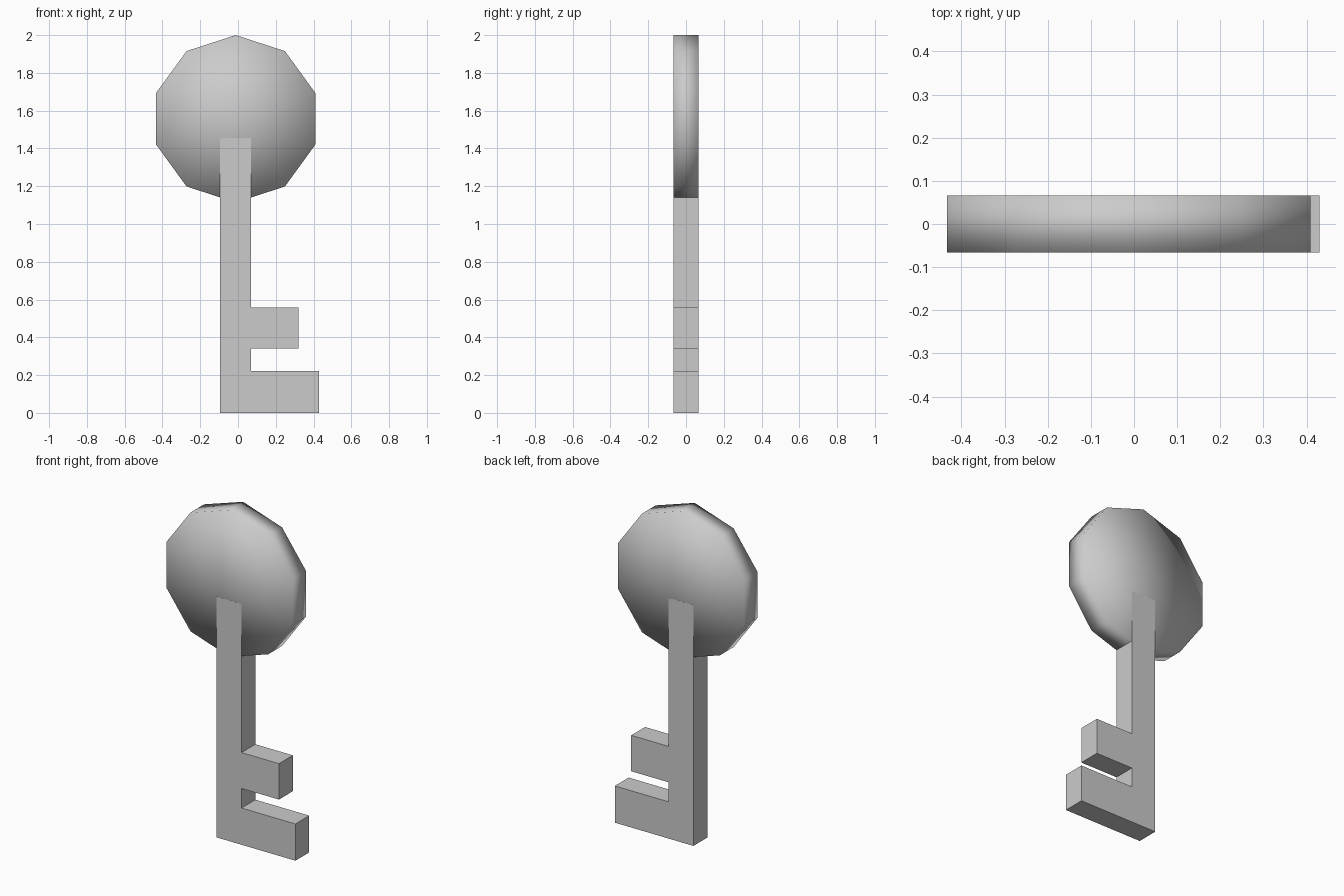
import bpy, bmesh, math

if "Cube" in bpy.data.objects:
    bpy.data.objects.remove(bpy.data.objects["Cube"])

HALF = 0.066  # half thickness of the key

# Shaft with two teeth: one outline extruded along y
outline = [(-0.096, 0), (0.43, 0), (0.43, 0.222), (0.07, 0.222),
           (0.07, 0.34), (0.32, 0.34), (0.32, 0.557), (0.07, 0.557),
           (0.07, 1.455), (-0.096, 1.455)]
bm = bmesh.new()
face = bm.faces.new([bm.verts.new((x, -HALF, z)) for x, z in outline])
ext = bmesh.ops.extrude_face_region(bm, geom=[face])
moved = [v for v in ext["geom"] if isinstance(v, bmesh.types.BMVert)]
bmesh.ops.translate(bm, verts=moved, vec=(0, 2 * HALF, 0))
bmesh.ops.recalc_face_normals(bm, faces=bm.faces[:])
mesh = bpy.data.meshes.new("key_shaft")
bm.to_mesh(mesh)
bm.free()
bpy.context.collection.objects.link(bpy.data.objects.new("key_shaft", mesh))

# Ten-sided head, one corner pointing up, smooth over its whole surface
bpy.ops.mesh.primitive_cylinder_add(
    vertices=10, radius=0.443, depth=2 * HALF - 0.0006, end_fill_type='TRIFAN',
    location=(-0.012, 0, 1.557), rotation=(math.pi / 2, 0, 0))
head = bpy.context.object
head.name = "key_head"
bpy.ops.object.shade_smooth()
